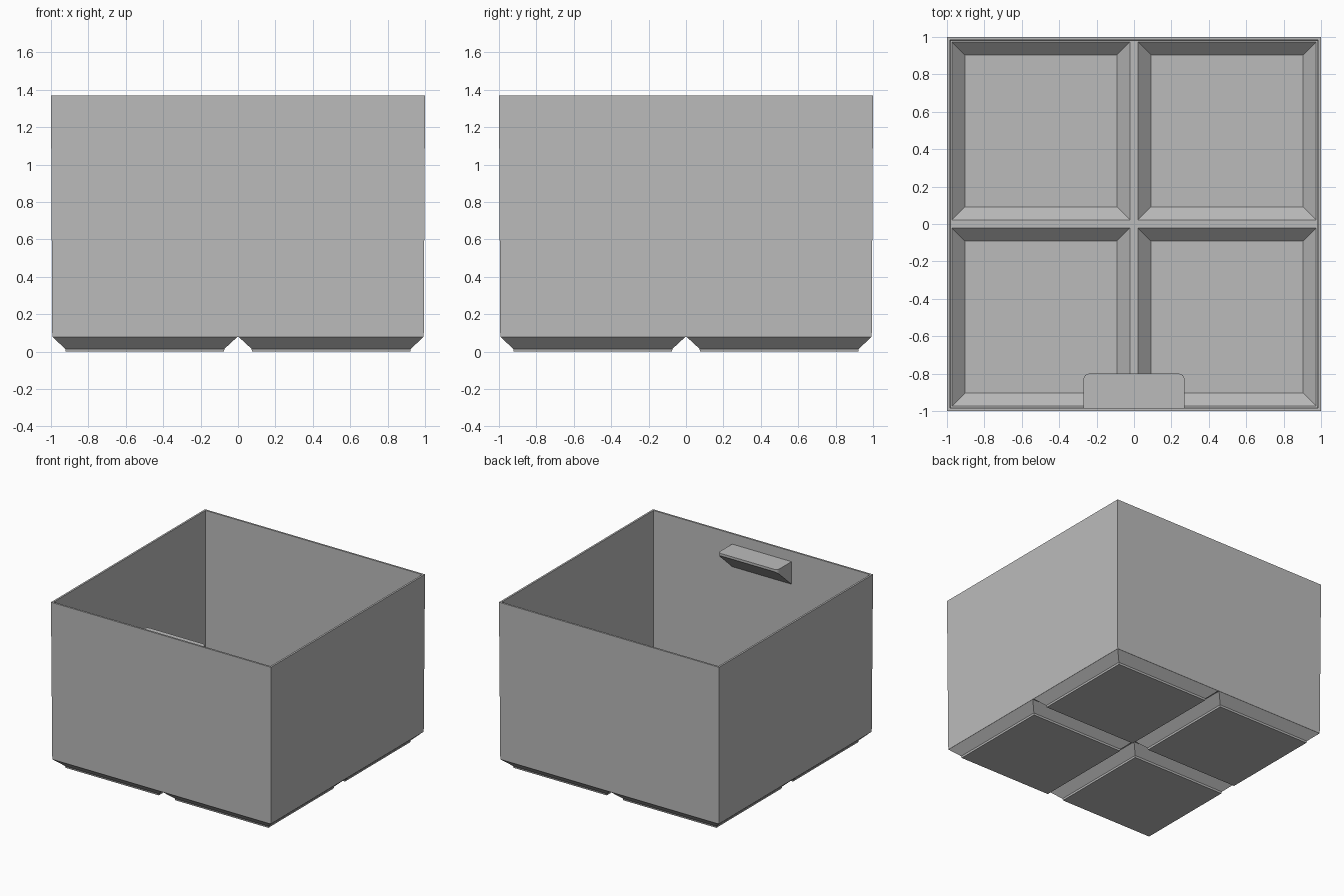
import bpy, bmesh, math

cube = bpy.data.objects.get("Cube")
if cube:
    bpy.data.objects.remove(cube, do_unlink=True)

grey = bpy.data.materials.new("plain grey")
grey.use_nodes = True
colour = (0.5, 0.5, 0.5, 1)
grey.diffuse_color = colour
grey.node_tree.nodes["Principled BSDF"].inputs["Base Color"].default_value = colour


def make_object(name, bm):
    bmesh.ops.recalc_face_normals(bm, faces=bm.faces)
    mesh = bpy.data.meshes.new(name)
    bm.to_mesh(mesh)
    bm.free()
    mesh.materials.append(grey)
    obj = bpy.data.objects.new(name, mesh)
    bpy.context.collection.objects.link(obj)
    return obj


def loft(name, rings, cx=0, cy=0):
    """Closed solid through square rings given as (half width, z)."""
    bm = bmesh.new()
    loops = [[bm.verts.new((cx + sx * h, cy + sy * h, z))
              for sx, sy in ((-1, -1), (1, -1), (1, 1), (-1, 1))] for h, z in rings]
    for low, high in zip(loops, loops[1:]):
        for i in range(4):
            j = (i + 1) % 4
            bm.faces.new((low[i], low[j], high[j], high[i]))
    bm.faces.new(loops[0][::-1])
    bm.faces.new(loops[-1])
    return make_object(name, bm)


def combine(target, tool, operation):
    mod = target.modifiers.new("combine", "BOOLEAN")
    mod.operation, mod.solver, mod.object = operation, "EXACT", tool
    bpy.context.view_layer.objects.active = target
    bpy.ops.object.modifier_apply(modifier=mod.name)
    bpy.data.objects.remove(tool, do_unlink=True)


# Outer block, slightly wider at the rim
bin_body = loft("bin_body", [(0.993, 0.078), (1, 1.37)])

# Four chamfered feet under the block, then matching wells in the floor
cells = [(x, y) for x in (-0.498, 0.498) for y in (-0.498, 0.498)]
for x, y in cells:
    foot = loft("foot", [(0.423, 0), (0.426, 0.015), (0.494, 0.078), (0.494, 0.085)], x, y)
    combine(bin_body, foot, "UNION")
combine(bin_body, loft("cavity", [(0.978, 0.09), (0.985, 1.45)]), "DIFFERENCE")
for x, y in cells:
    well = loft("well", [(0.406, 0.02), (0.476, 0.09), (0.476, 0.12)], x, y)
    combine(bin_body, well, "DIFFERENCE")

# Label ledge inside the front wall: rounded outline with a sloping underside
half, back, lip, radius = 0.27, -0.99, -0.8, 0.03
outline = [(-half, back), (half, back)]
for side, start in ((1, 0), (-1, 90)):
    for step in range(5):
        a = math.radians(start + step * 22.5)
        outline.append((side * (half - radius) + radius * math.cos(a),
                        lip - radius + radius * math.sin(a)))
bm = bmesh.new()
top = [bm.verts.new((x, y, 1.285)) for x, y in outline]
bottom = [bm.verts.new((x, y, 1.265 - (lip - y) * 0.9)) for x, y in outline]
bm.faces.new(top)
bm.faces.new(bottom[::-1])
for i in range(len(top)):
    j = (i + 1) % len(top)
    bm.faces.new((bottom[i], bottom[j], top[j], top[i]))
make_object("label_ledge", bm)
